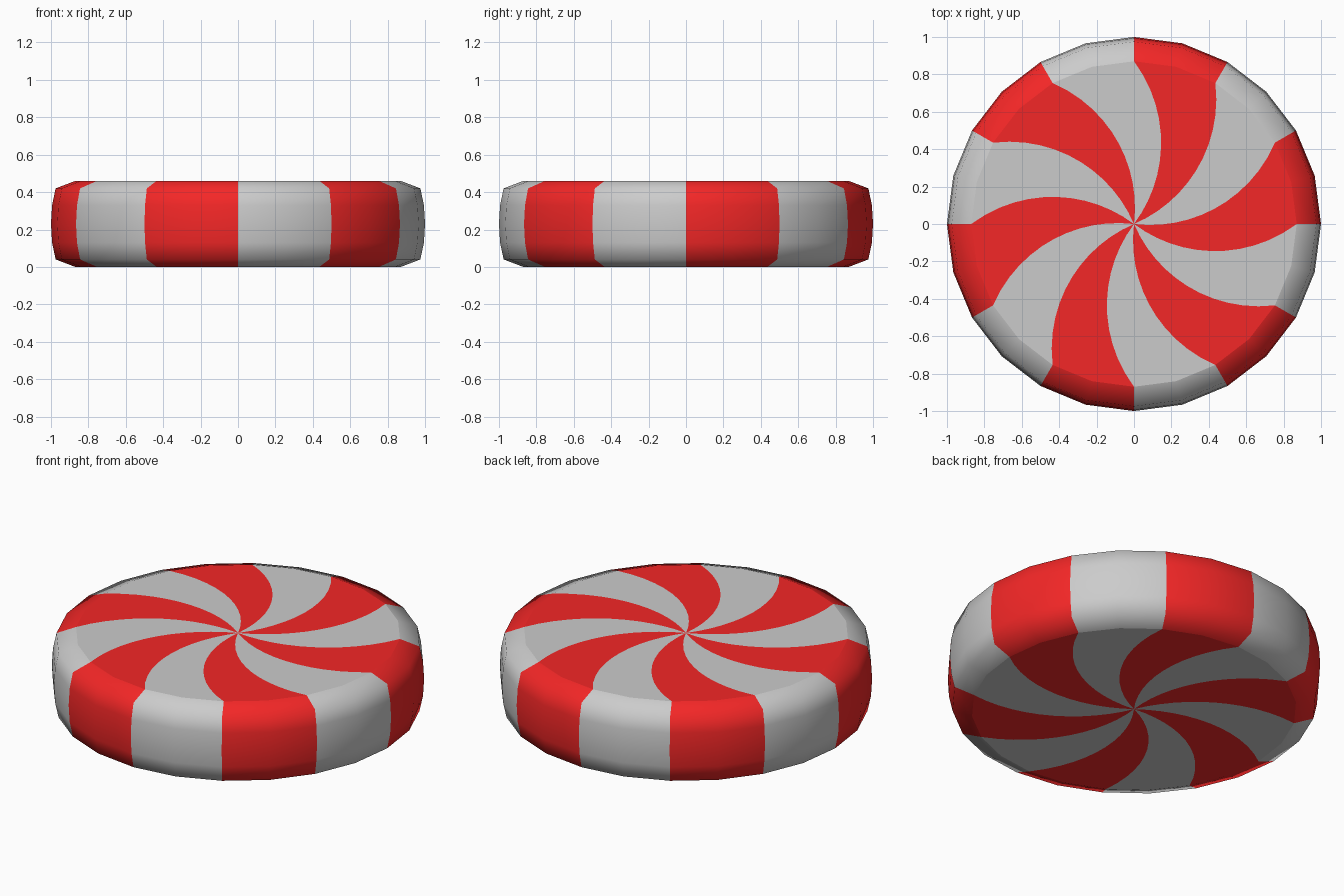
import bpy, bmesh
from math import asin, sin, cos, radians

if "Cube" in bpy.data.objects:
    bpy.data.objects.remove(bpy.data.objects["Cube"])

SIDES, FLAT_R, HEIGHT, STEPS = 24, 0.87, 0.46, 12
SWIRL_D = 1.45  # diameter of the circle each stripe edge follows


def material(name, color):
    mat = bpy.data.materials.new(name)
    mat.diffuse_color = color
    mat.use_nodes = True
    mat.node_tree.nodes["Principled BSDF"].inputs["Base Color"].default_value = mat.diffuse_color
    return mat


# Stripe edges are circular arcs through the centre, radial from FLAT_R outward
def twist(r):
    return asin(min(r, FLAT_R) / SWIRL_D) - asin(FLAT_R / SWIRL_D)


bm = bmesh.new()


def ring(r, z):
    angles = [radians(360 / SIDES * i) + twist(r) for i in range(SIDES)]
    return [bm.verts.new((r * cos(a), r * sin(a), z)) for a in angles]


def paint(face, i, smooth):
    face.material_index = (i // 2) % 2  # each stripe is two sides wide
    face.smooth = smooth


# Profile from bottom centre, around the rounded rim, to top centre
flat = [FLAT_R * k / STEPS for k in range(1, STEPS + 1)]
rim = [(0.975, 0.04), (0.994, 0.13), (1.0, 0.23), (0.994, 0.33), (0.975, 0.42)]
profile = ([(r, 0) for r in flat] + rim + [(r, HEIGHT) for r in reversed(flat)])
rings = [ring(r, z) for r, z in profile]

# Bands between neighbouring rings; flat discs stay flat shaded
for k, (a, b) in enumerate(zip(rings, rings[1:])):
    smooth = profile[k][1] != profile[k + 1][1]
    for i in range(SIDES):
        j = (i + 1) % SIDES
        paint(bm.faces.new((a[i], a[j], b[j], b[i])), i, smooth)

# Centre fans
bottom, top = bm.verts.new((0, 0, 0)), bm.verts.new((0, 0, HEIGHT))
for i in range(SIDES):
    j = (i + 1) % SIDES
    paint(bm.faces.new((bottom, rings[0][j], rings[0][i])), i, False)
    paint(bm.faces.new((top, rings[-1][i], rings[-1][j])), i, False)

bmesh.ops.recalc_face_normals(bm, faces=bm.faces)
mesh = bpy.data.meshes.new("swirl_candy")
bm.to_mesh(mesh)
bm.free()
mesh.materials.append(material("red_stripe", (0.9, 0.02, 0.02, 1)))
mesh.materials.append(material("white_stripe", (0.8, 0.8, 0.8, 1)))
candy = bpy.data.objects.new("swirl_candy", mesh)
bpy.context.collection.objects.link(candy)
